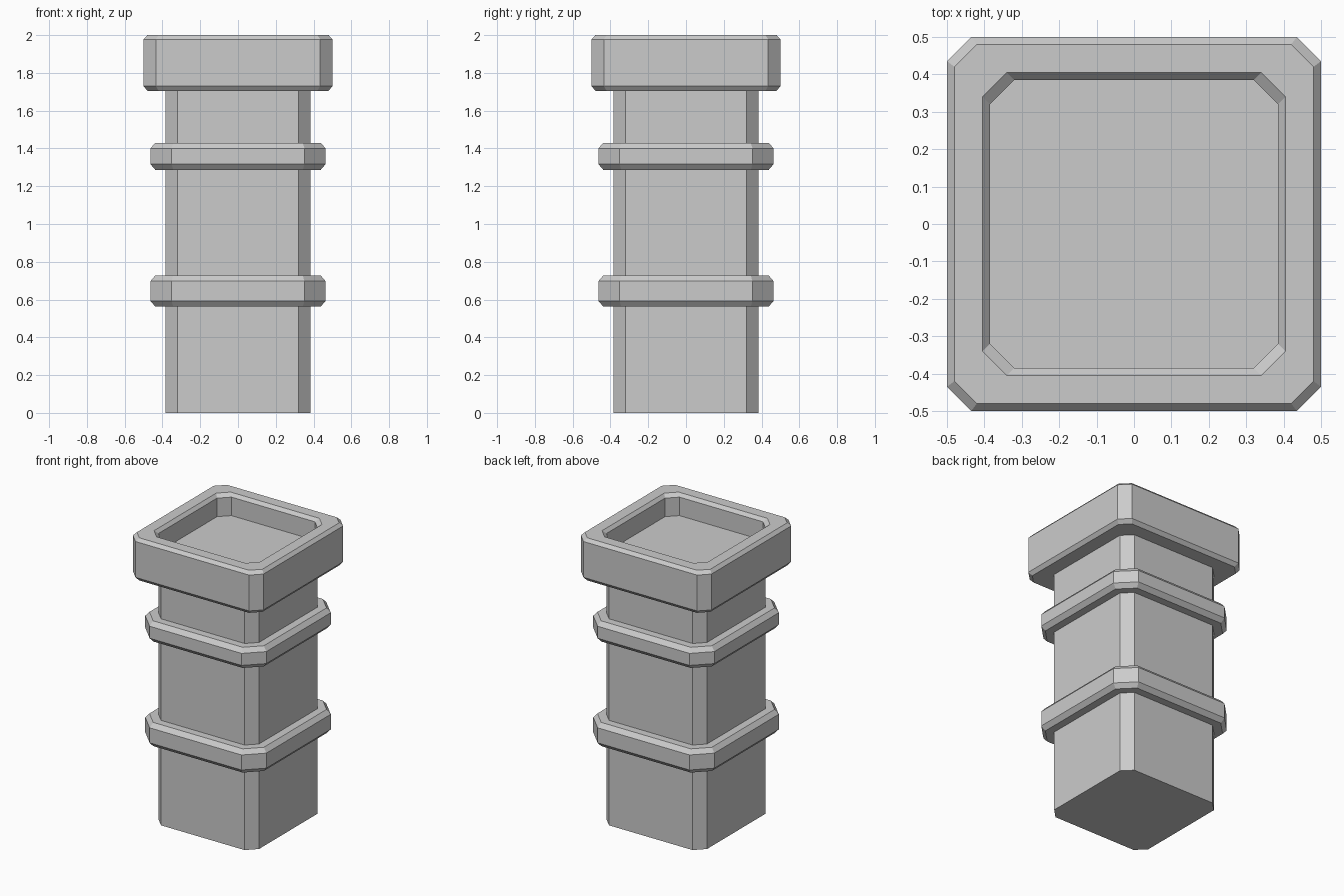
import bpy

if "Cube" in bpy.data.objects:
    bpy.data.objects.remove(bpy.data.objects["Cube"])


def ring(half, flat, z):
    """Square outline with chamfered corners."""
    return [(half, -flat, z), (half, flat, z), (flat, half, z), (-flat, half, z),
            (-half, flat, z), (-half, -flat, z), (-flat, -half, z), (flat, -half, z)]


def loft(name, profile, caps=False):
    """Join a stack of outlines (half width, flat half length, z) into one part."""
    verts = [v for p in profile for v in ring(*p)]
    faces = []
    for r in range(len(profile) - 1):
        for i in range(8):
            j = (i + 1) % 8
            faces.append((r * 8 + i, r * 8 + j, r * 8 + 8 + j, r * 8 + 8 + i))
    if caps:
        top = (len(profile) - 1) * 8
        faces.append(tuple(range(7, -1, -1)))
        faces.append(tuple(range(top, top + 8)))
    mesh = bpy.data.meshes.new(name)
    mesh.from_pydata(verts, [], faces)
    obj = bpy.data.objects.new(name, mesh)
    bpy.context.collection.objects.link(obj)
    return obj


SHAFT = (0.385, 0.32)
FLOOR = 1.85

# Shaft, whose top is the floor of the recess
loft("shaft", [(*SHAFT, 0), (*SHAFT, FLOOR)], caps=True)

# Two bevelled bands around the shaft
for name, low, high in (("lower_band", 0.563, 0.727), ("upper_band", 1.287, 1.43)):
    loft(name, [(*SHAFT, low), (0.438, 0.343, low), (0.464, 0.352, low + 0.03),
                (0.464, 0.352, high - 0.03), (0.438, 0.343, high), (*SHAFT, high)])

# Wide cap with a bevelled rim around the recess
loft("cap", [(*SHAFT, 1.705), (0.48, 0.42, 1.705), (0.5, 0.435, 1.73),
             (0.5, 0.435, 1.978), (0.48, 0.42, 2.0), (0.405, 0.34, 2.0),
             (*SHAFT, 1.978), (*SHAFT, FLOOR)])
